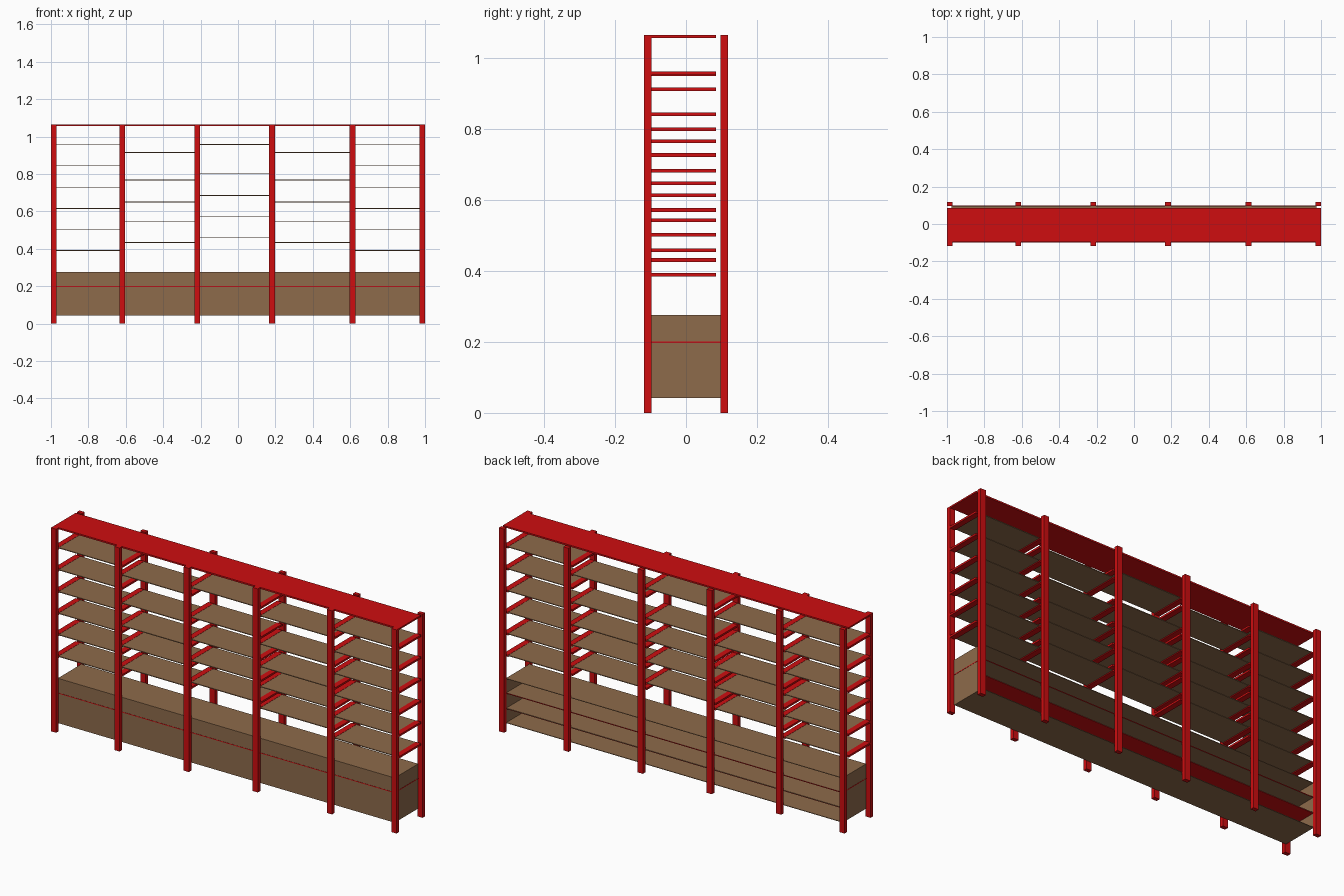
import bpy

if "Cube" in bpy.data.objects:
    bpy.data.objects.remove(bpy.data.objects["Cube"])


def material(name, rgb):
    m = bpy.data.materials.new(name)
    m.diffuse_color = (*rgb, 1)
    m.use_nodes = True
    m.node_tree.nodes["Principled BSDF"].inputs["Base Color"].default_value = m.diffuse_color
    return m


RED = material("red_paint", (0.62, 0.004, 0.005))
BROWN = material("brown_wood", (0.27, 0.145, 0.07))


def box(name, x0, x1, y0, y1, z0, z1, mat):
    v = [(x, y, z) for x in (x0, x1) for y in (y0, y1) for z in (z0, z1)]
    f = [(0, 1, 3, 2), (4, 6, 7, 5), (0, 4, 5, 1), (2, 3, 7, 6), (0, 2, 6, 4), (1, 5, 7, 3)]
    me = bpy.data.meshes.new(name)
    me.from_pydata(v, [], f)
    me.materials.append(mat)
    ob = bpy.data.objects.new(name, me)
    bpy.context.collection.objects.link(ob)
    return ob


POSTS = [-0.985, -0.618, -0.217, 0.182, 0.612, 0.985]
H = 1.065          # full height
YI, YO = 0.097, 0.118   # inner and outer post faces
YB = 0.085         # rear end of shelves and rails
HW = 0.015         # half post width

# upright posts, front and back
for x in POSTS:
    box("front_post", x - HW, x + HW, -YO, -YI, 0, H, RED)
    box("back_post", x - HW, x + HW, YI, YO, 0, H, RED)

# top plate
box("top_plate", -1, 1, -YI, YB, H - 0.008, H, RED)

# shelves per bay, each carried by a rail at both ends
outer = [0.957, 0.842, 0.727, 0.614, 0.502, 0.389]
inner = [0.913, 0.766, 0.648, 0.543, 0.431]
middle = [0.955, 0.799, 0.683, 0.572, 0.459]
for i, levels in enumerate([outer, inner, middle, inner, outer]):
    a, b = POSTS[i], POSTS[i + 1]
    for z in levels:
        box("shelf", a + HW, b - HW, -YI, YB, z, z + 0.004, BROWN)
for i, x in enumerate(POSTS):
    bays = [outer, inner, middle, inner, outer][max(0, i - 1):i + 1]
    for z in sorted({z for lv in bays for z in lv}):
        box("shelf_rail", x - HW, x + HW, -YI, YB, z - 0.005, z + 0.005, RED)

# base cabinet: closed front and ends, open back
E, T = 0.975, 0.003
Z0, Z1 = 0.042, 0.276
box("cabinet_front", -E, E, -YI, -YI + T, Z0, Z1, BROWN)
for s in (-1, 1):
    xs = sorted((s * E, s * (E - T)))
    box("cabinet_end", xs[0], xs[1], -YI + T, YI, Z0, Z1, BROWN)
for z in (Z0, 0.118, 0.198, Z1 - T):
    box("cabinet_shelf", -E + T, E - T, -YI + T, YI, z, z + T, BROWN)

# red lining under the lower cabinet shelf and red trim around the middle one
box("red_lining", -E + T, E - T, -YI + T, YI, 0.116, 0.118, RED)
box("trim_front", -E, E, -YI - 0.001, -YI, 0.197, 0.201, RED)
box("trim_back", -E, E, YI, YI + 0.001, 0.197, 0.201, RED)
box("trim_right", E, E + 0.001, -YI, YI, 0.197, 0.201, RED)
box("trim_left", -E - 0.001, -E, -YI, YI, 0.197, 0.201, RED)
